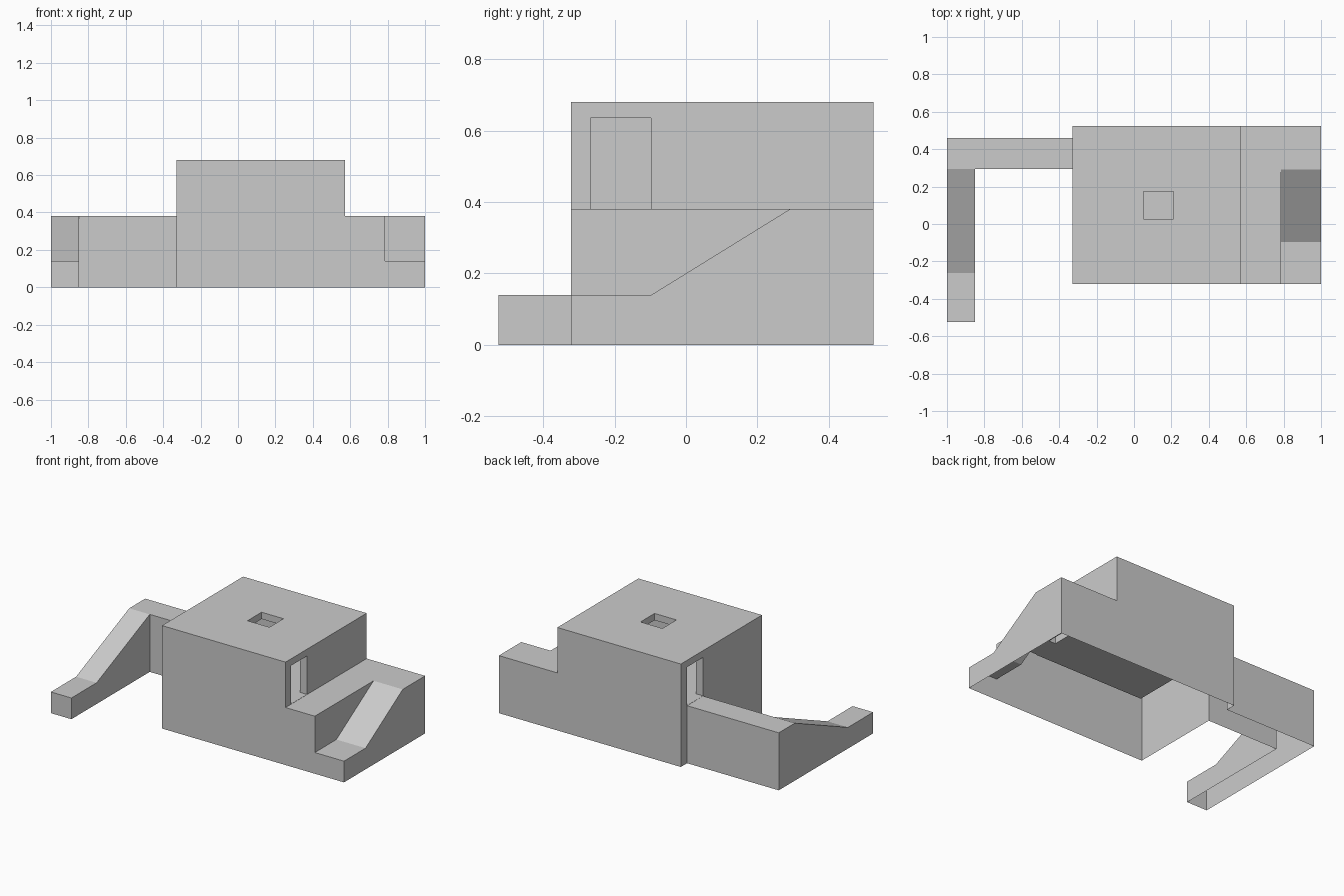
import bpy, bmesh

if "Cube" in bpy.data.objects:
    bpy.data.objects.remove(bpy.data.objects["Cube"])


def prism(name, axis, outline, start, end):
    """Extrude a 2D outline along x (outline = y,z) or y (outline = x,z)."""
    place = {"x": lambda a, b, t: (t, a, b), "y": lambda a, b, t: (a, t, b)}[axis]
    bm = bmesh.new()
    face = bm.faces.new([bm.verts.new(place(a, b, start)) for a, b in outline])
    new = bmesh.ops.extrude_face_region(bm, geom=[face])["geom"]
    for v in new:
        if isinstance(v, bmesh.types.BMVert):
            v.co["xy".index(axis)] = end
    bmesh.ops.recalc_face_normals(bm, faces=bm.faces)
    mesh = bpy.data.meshes.new(name)
    bm.to_mesh(mesh)
    bm.free()
    obj = bpy.data.objects.new(name, mesh)
    bpy.context.collection.objects.link(obj)
    return obj


def box(name, x0, x1, y0, y1, z0, z1):
    return prism(name, "x", [(y0, z0), (y1, z0), (y1, z1), (y0, z1)], x0, x1)


def combine(target, tool, operation):
    tool.hide_render = True
    mod = target.modifiers.new(operation.lower(), "BOOLEAN")
    mod.operation, mod.solver, mod.object = operation, "EXACT", tool
    bpy.context.view_layer.objects.active = target
    bpy.ops.object.modifier_apply(modifier=mod.name)
    bpy.data.objects.remove(tool)


# main block with the lower step on its right
building = prism("building", "y", [(-0.33, -0.1), (1, -0.1), (1, 0.38), (0.573, 0.38),
                                   (0.573, 0.68), (-0.33, 0.68)], -0.322, 0.525)

# right ramp: sloped notch in the step
ramp = prism("ramp_notch", "x", [(-0.5, 0.14), (-0.097, 0.14), (0.485, 0.5), (-0.5, 0.5)],
             0.787, 1.1)
combine(building, ramp, "DIFFERENCE")

# left wing: wall with a ramp at its outer end
wing = prism("left_wing", "x", [(-0.525, -0.2), (0.46, -0.2), (0.46, 0.38), (0.293, 0.38),
                                (-0.262, 0.14), (-0.525, 0.14)], -1, -0.30)
combine(wing, box("wing_gap", -0.85, -0.2, -0.7, 0.293, -0.4, 0.6), "DIFFERENCE")
combine(building, wing, "UNION")

# inner room, two doorways and roof hatch
floor = 0.381
for cutter in (
    box("room", -0.28, 0.523, -0.272, 0.475, floor, 0.635),
    box("right_doorway", 0.4, 0.7, -0.267, -0.098, floor, 0.635),
    box("left_doorway", -0.5, -0.2, 0.293, 0.46, floor, 0.635),
    box("roof_hatch", 0.05, 0.21, 0.028, 0.175, 0.5, 0.8),
):
    combine(building, cutter, "DIFFERENCE")

# open underside at ground level
bm = bmesh.new()
bm.from_mesh(building.data)
bmesh.ops.bisect_plane(bm, geom=bm.verts[:] + bm.edges[:] + bm.faces[:],
                       plane_co=(0, 0, 0), plane_no=(0, 0, 1), clear_inner=True)
bm.to_mesh(building.data)
bm.free()
